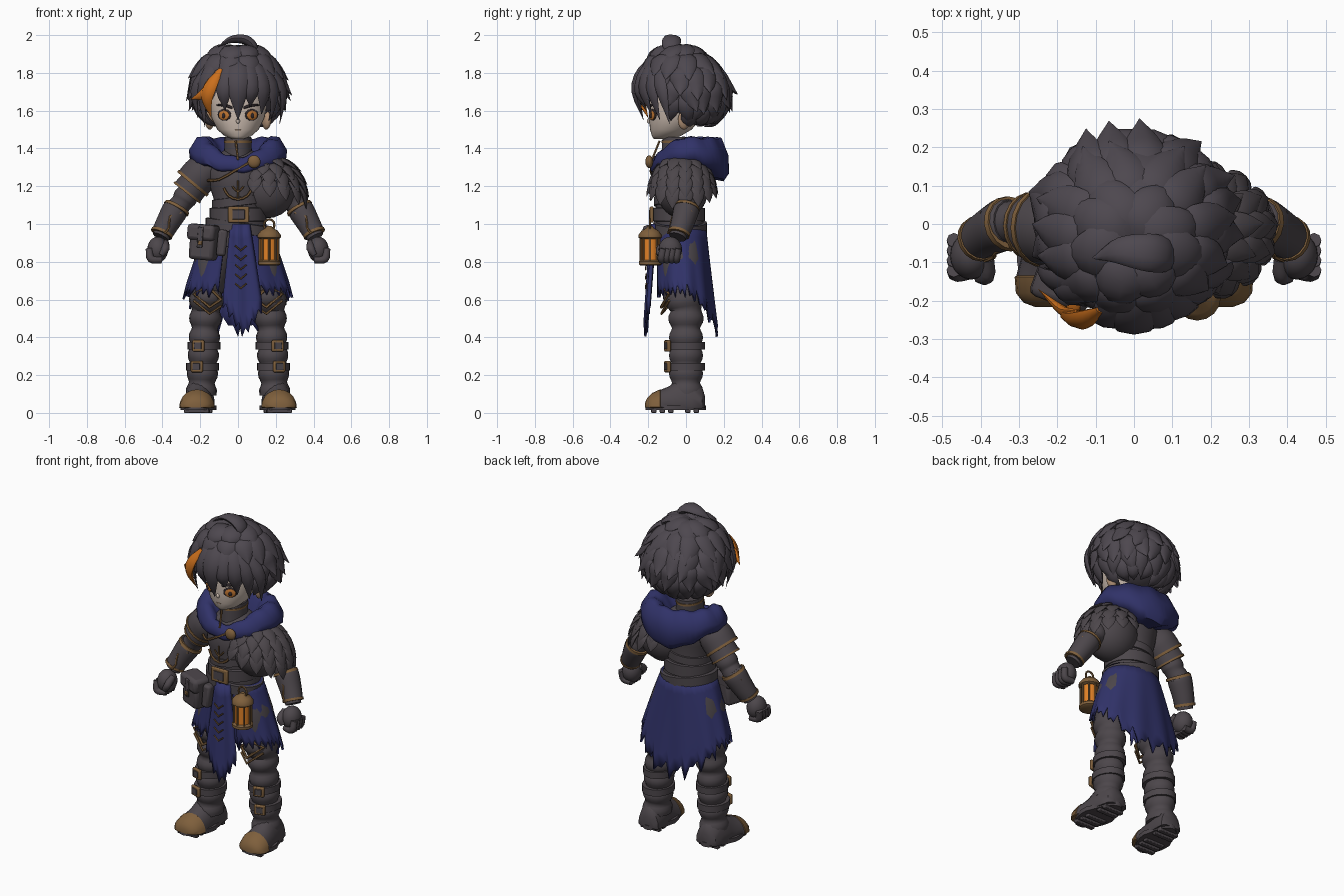
import bpy, math, random
from math import sin, cos, pi, radians
from mathutils import Vector

random.seed(4)
if "Cube" in bpy.data.objects:
    bpy.data.objects.remove(bpy.data.objects["Cube"])


def material(name, r, g, b):
    m = bpy.data.materials.new(name)
    m.use_nodes = True
    m.diffuse_color = (r, g, b, 1)
    m.node_tree.nodes["Principled BSDF"].inputs["Base Color"].default_value = (r, g, b, 1)
    return m


HAIR = material("charcoal hair", .075, .064, .078)
LEATHER = material("dark leather", .073, .062, .07)
BLUE = material("navy cloth", .03, .032, .14)
BRASS = material("aged brass", .21, .115, .045)
ORANGE = material("orange streak", .6, .16, .012)
GLOW = material("lantern glow", .75, .22, .02)
SKIN = material("pale skin", .6, .5, .43)
EAR = material("warm skin", .42, .27, .17)
EYE = material("amber eye", .5, .17, .03)
INK = material("eye line", .03, .022, .025)


def build(name, verts, faces, mat, angle=40):
    me = bpy.data.meshes.new(name)
    me.from_pydata([tuple(v) for v in verts], [], faces)
    me.materials.append(mat)
    me.polygons.foreach_set("use_smooth", [True] * len(me.polygons))
    me.set_sharp_from_angle(angle=radians(angle))
    ob = bpy.data.objects.new(name, me)
    bpy.context.collection.objects.link(ob)
    return ob


def stitch(rings, base=0, closed=True, caps=True):
    n, faces = len(rings[0]), []
    for i in range(len(rings) - 1):
        for j in range(n if closed else n - 1):
            a, b = base + i * n, (j + 1) % n
            faces.append((a + j, a + b, a + n + b, a + n + j))
    if caps:
        faces.append(tuple(range(base + n - 1, base - 1, -1)))
        faces.append(tuple(base + (len(rings) - 1) * n + j for j in range(n)))
    return faces


def loft(name, rings, mat, closed=True, caps=True, angle=40):
    return build(name, [v for r in rings for v in r], stitch(rings, 0, closed, caps), mat, angle)


def oval(z, rx, yf, yb, n=32, cx=0):
    """Horizontal ring from its half width, front and back."""
    return [Vector((cx + rx * cos(2 * pi * j / n), (yf + yb) / 2 + (yb - yf) / 2 * sin(2 * pi * j / n), z))
            for j in range(n)]


def lathe(name, c, profile, mat, n=16):
    return loft(name, [oval(c[2] + z, r, c[1] - r, c[1] + r, n, c[0]) for r, z in profile], mat)


def spline(pts, k):
    pts = [Vector(p) for p in pts]
    if k == 1:
        return pts
    ext, out = [pts[0] * 2 - pts[1]] + pts + [pts[-1] * 2 - pts[-2]], []
    for a, b, c, d in zip(ext, ext[1:], ext[2:], ext[3:]):
        for i in range(k):
            t = i / k
            out.append((b * 2 + (c - a) * t + (a * 2 - b * 5 + c * 4 - d) * t * t
                        + (b * 3 - a - c * 3 + d) * t ** 3) / 2)
    return out + [pts[-1]]


def sweep(name, paths, mat, flat=1, hint=(0, -1, 0), n=10, k=4, angle=50):
    """Tubes along (x, y, z, radius) paths; flat scales the thickness along the hint."""
    verts, faces = [], []
    for path in paths:
        pts, rings = spline(path, k), []
        for i, p in enumerate(pts):
            t = (pts[min(i + 1, len(pts) - 1)].to_3d() - pts[max(i - 1, 0)].to_3d()).normalized()
            h = p.to_3d() - hint if isinstance(hint, Vector) else Vector(hint)
            side = t.cross(h).normalized()
            up, r = side.cross(t), max(p[3], .001)
            rings.append([p.to_3d() + side * r * cos(2 * pi * j / n) + up * r * flat * sin(2 * pi * j / n)
                          for j in range(n)])
        faces += stitch(rings, len(verts))
        verts += [v for r in rings for v in r]
    return build(name, verts, faces, mat, angle)


def ball(name, loc, scale, mat, rz=0):
    rings = [oval(-cos(pi * i / 12), max(sin(pi * i / 12), .01), -max(sin(pi * i / 12), .01),
                  max(sin(pi * i / 12), .01), 20) for i in range(13)]
    ob = loft(name, rings, mat)
    ob.location, ob.scale, ob.rotation_euler = loc, scale, (0, 0, rz)
    return ob


def box(name, loc, size, mat, bevel=.01, rot=(0, 0, 0)):
    x, y, z = (s / 2 for s in size)
    ob = loft(name, [[(-x, -y, h), (x, -y, h), (x, y, h), (-x, y, h)] for h in (-z, z)], mat)
    ob.location, ob.rotation_euler = loc, rot
    m = ob.modifiers.new("soft edges", "BEVEL")
    m.width, m.segments = bevel, 2
    return ob


def buckle(name, loc, w, h, rz=0):
    box(name, loc, (w, .02, h), BRASS, .006, (0, 0, rz))
    out = Vector((sin(rz), -cos(rz), 0)) * .008
    box(name + "_inside", Vector(loc) + out, (w * .6, .012, h * .6), LEATHER, .002, (0, 0, rz))


def dome_lock(c, size, th0, th1, phi, width, flare, twist=0):
    """Leaf lying on a dome, root near the top and its tip flaring off."""
    path = []
    for f, s, w in ((0, .95, .6), (.35, 1.05, 1), (.7, 1.1, .75), (1, flare, 0)):
        th, ph = radians(th0 + (th1 - th0) * f), radians(phi + twist * f * f)
        d = Vector((sin(th) * cos(ph), sin(th) * sin(ph), cos(th)))
        path.append((*(c[i] + s * size[i] * d[i] for i in range(3)), width * w))
    return path


# Head
face = [(1.45, .03, -.17, -.08), (1.465, .07, -.18, -.03), (1.5, .11, -.19, .03), (1.56, .14, -.197, .08),
        (1.64, .155, -.195, .1), (1.74, .15, -.19, .1), (1.82, .09, -.12, .06)]
loft("head", [oval(*r) for r in face], SKIN, angle=80)
ball("nose", (0, -.195, 1.545), (.01, .012, .014), SKIN)
box("mouth", (0, -.187, 1.497), (.03, .008, .005), EAR, .001)
for s in (1, -1):
    tag = "left_" if s > 0 else "right_"
    turn = s * .48
    ball(tag + "ear", (s * .15, -.01, 1.55), (.022, .035, .05), EAR, turn)
    for part, mat, w, h, off in (("lash", INK, .04, .031, 0), ("iris", EYE, .031, .025, .005),
                                 ("pupil", INK, .01, .014, .009)):
        ball(tag + part, (s * (.072 + off * .5), -.176 - off, 1.578 - off * .5), (w, .007, h), mat, turn)
    sweep(tag + "brow", [[(s * .03, -.198, 1.615, .006), (s * .07, -.19, 1.628, .008),
                          (s * .115, -.165, 1.63, .003)]], INK)

# Hair: scalp, overlapping tiers, fringe, streak and curl
C = Vector((0, .01, 1.71))
R = (.225, .205, .205)
ball("scalp", (0, .02, 1.72), (.215, .195, .2), HAIR)
locks = []
for th0, th1, n, w, flare, gap in ((0, 52, 8, .075, 1.1, 0), (25, 76, 13, .065, 1.22, 0),
                                   (50, 98, 16, .06, 1.3, 25), (72, 116, 17, .055, 1.28, 50),
                                   (92, 138, 17, .05, 1.16, 65), (110, 152, 15, .045, 1.05, 75)):
    for j in range(n):
        phi = 360 * (j + random.uniform(.35, .65)) / n + th0
        away = abs((phi + 90 + 180) % 360 - 180)
        if away >= gap:
            path = dome_lock(C, R, th0, th1 + random.uniform(-5, 5), phi, w, flare, random.uniform(-12, 12))
            locks.append([(x, y - .3 * max(z - 1.71, 0), z, r) for x, y, z, r in path])
for x0, x1, z1, w in ((.0, .0, 1.55, .062), (-.05, -.075, 1.6, .05), (.05, .07, 1.62, .05),
                      (.09, .135, 1.58, .05), (.12, .19, 1.55, .045), (.15, .24, 1.53, .04),
                      (-.15, -.23, 1.56, .04), (-.14, -.19, 1.51, .04)):
    back = x1 * x1 * 2.4
    locks.append([(x0 * .6, -.13, 1.89, .04), (x0 * 1.1, -.23 + back * .6, 1.81, w),
                  (x1, -.265 + back, 1.7, w * .85), (x1 * .92, -.225 + back, z1, 0)])
sweep("hair_locks", locks, HAIR, .45, C, 8, 3)
sweep("orange_streak", [[(-.09, -.225, 1.82, .012), (-.14, -.25, 1.74, .036), (-.165, -.24, 1.66, .034),
                         (-.14, -.2, 1.56, 0)],
                        [(-.13, -.235, 1.75, .015), (-.18, -.23, 1.69, .028), (-.25, -.17, 1.66, 0)]],
      ORANGE, .5, C, 8)
sweep("hair_curl", [[(.05, -.08, 1.87, .04), (.085, -.08, 1.93, .045), (.04, -.075, 1.975, .05),
                     (-.04, -.07, 1.975, .035), (-.11, -.09, 1.935, 0)]], HAIR, .5, Vector((0, -.08, 1.9)))

# Torso, collar and belts
torso = [(.88, .13, -.13, .07), (.98, .155, -.155, .095), (1.05, .135, -.16, .09), (1.12, .125, -.16, .085),
         (1.2, .15, -.175, .09), (1.28, .165, -.175, .1), (1.34, .14, -.14, .1), (1.39, .075, -.11, .05)]
loft("torso", [oval(*r) for r in torso], LEATHER, angle=70)
loft("collar", [oval(1.35, .075, -.13, .05), oval(1.46, .07, -.125, .05)], LEATHER)
loft("collar_trim", [oval(1.43, .074, -.13, .054), oval(1.442, .074, -.13, .054)], BRASS)


def band(name, z, h, rx, yf, yb, mat=LEATHER, tilt=0):
    rings = [oval(z + h * a, rx + b, yf - b, yb + b) for a, b in
             ((-.5, -.015), (-.45, 0), (.45, 0), (.5, -.015))]
    for v in (v for r in rings for v in r):
        v.z += tilt * v.x
    return loft(name, rings, mat)


band("main_belt", 1.05, .075, .15, -.175, .1)
band("waist_wrap", 1.12, .05, .138, -.17, .095, tilt=.12)
band("hip_belt", .98, .06, .172, -.172, .11, tilt=-.15)
buckle("belt_buckle", (.003, -.182, 1.05), .11, .085)


def chest(pts, r=.007):
    return [(x, -.045 - .142 * math.sqrt(max(1 - (x / .18) ** 2, .05)), z, r) for x, z in pts]


sweep("chest_trim", [chest([(-.16, 1.23), (-.1, 1.235), (-.02, 1.28), (.07, 1.33)]),
                     chest([(-.075, 1.19), (-.05, 1.15), (0, 1.13), (.05, 1.15), (.075, 1.19)]),
                     chest([(-.03, 1.2), (0, 1.17), (.03, 1.2)], .005), chest([(0, 1.14), (0, 1.23)], .005),
                     [(-.012, -.14, 1.44, .006), (0, -.18, 1.34, .006)]], BRASS, k=2, n=6)
ball("cloak_clasp", (.085, -.195, 1.33), (.034, .02, .034), BRASS)

# Hooded cowl
cowl = []
for rx, yf, yb, side, front, back in ((.1, -.12, .09, 1.36, 1.33, 1.33), (.14, -.135, .12, 1.43, 1.345, 1.41),
                                      (.175, -.15, .16, 1.46, 1.355, 1.455), (.22, -.17, .19, 1.455, 1.35, 1.45),
                                      (.26, -.185, .225, 1.39, 1.32, 1.36), (.255, -.19, .228, 1.345, 1.29, 1.27),
                                      (.22, -.18, .2, 1.325, 1.275, 1.23), (.14, -.15, .1, 1.32, 1.27, 1.25)):
    ring = oval(0, rx, yf, yb, 48)
    for j, v in enumerate(ring):
        s = sin(2 * pi * j / 48)
        v.z = side + ((back if s > 0 else front) - side) * s * s + .006 * sin(5 * pi * j / 12)
    cowl.append(ring)
loft("hood_cowl", cowl, BLUE, caps=False, angle=60)

# Ragged skirt and front tabard
rows = []
for i in range(8):
    row = []
    for j in range(65):
        ph = radians(-68 + 316 * j / 64)
        rag = (0, .05, .02, .07)[j % 4] + .02 * sin(j * 1.7)
        hem = .61 + rag - .19 * max(sin(ph), 0) ** 2
        z = .99 + (hem - .99) * i / 7
        t = (.99 - z) / .36
        rx, yf, yb = .155 + .125 * min(t, 1.2) ** .85, -.155 - .005 * t, .1 + .043 * t
        pleat = 1 + .025 * t * sin(ph * 11)
        row.append((rx * cos(ph) * pleat, (yf + yb) / 2 + (yb - yf) / 2 * sin(ph) * pleat, z))
    rows.append(row)
skirt = loft("skirt", rows, BLUE, False, False, 50)
rows = []
for i in range(8):
    row = []
    for j in range(13):
        u, f = j / 6 - 1, i / 7
        hem = .39 + .15 * abs(u - .1) + (.05 if j % 2 else 0)
        z = 1 + (hem - 1) * f
        t = min((1 - z) / .4, 1)
        row.append((.01 + .012 * t + u * (.05 + .052 * t), -.18 - .035 * f + .02 * u * u + .006 * sin(u * 6), z))
    rows.append(row)
tabard = loft("tabard", rows, BLUE, False, False, 50)
for ob in (skirt, tabard):
    m = ob.modifiers.new("cloth thickness", "SOLIDIFY")
    m.thickness, m.offset = .012, 0
sweep("tabard_stitching", [[(.015 - .03, -.211, z + .025, .004), (.015, -.213, z, .005), (.045, -.211, z + .025, .004)]
                           for z in (.66, .71, .76, .81, .86)], BRASS, k=1, n=6)

# Arms, bracers and fists
for s in (1, -1):
    tag = "left_" if s > 0 else "right_"

    def mir(pts):
        return [(s * p[0], *p[1:]) for p in pts]

    arm = mir([(.15, -.02, 1.28, .07), (.22, -.01, 1.21, .066), (.25, -.005, 1.175, .058), (.28, 0, 1.14, .064),
               (.3, 0, 1.11, .056), (.34, 0, 1.06, .058), (.41, -.045, .93, .045)])
    sweep(tag + "arm", [arm], LEATHER, n=16)
    sweep(tag + "bracer", [mir([(.32, .004, 1.09, .06), (.335, 0, 1.07, .069), (.375, -.02, 1.0, .062),
                                (.405, -.04, .945, .056)])], LEATHER, n=16)
    sweep(tag + "bracer_rims", [mir([(.32, .003, 1.092, .07), (.328, 0, 1.078, .073)]),
                                mir([(.4, -.036, .958, .06), (.406, -.04, .945, .06)])], BRASS, n=16, k=1)
    sweep(tag + "bracer_trim", [mir([(.3, -.055, 1.06, .006), (.36, -.072, 1.04, .006), (.365, -.085, .98, .006),
                                     (.39, -.095, .95, .006)]),
                                mir([(.395, .03, 1.07, .006), (.41, -.01, 1.03, .006), (.43, .0, .98, .006)])],
          BRASS, n=6, k=2)
    ball(tag + "fist", (s * .425, -.083, .865), (.055, .062, .068), LEATHER)
    sweep(tag + "fingers", [mir([(.47, -.12 + .026 * i, .87, .019), (.46, -.13 + .026 * i, .815, .021),
                                 (.405, -.12 + .024 * i, .81, .018)]) for i in range(4)], LEATHER, n=8)
    sweep(tag + "thumb", [mir([(.385, -.09, .9, .02), (.385, -.135, .87, .022), (.405, -.14, .835, .015)])],
          LEATHER, n=8)

# Feathered left shoulder, plated right shoulder
S = Vector((.14, -.02, 1.14))
feathers = []
for th0, th1, n in ((15, 58, 7), (35, 76, 9), (54, 92, 10), (72, 108, 10)):
    for j in range(n):
        phi = -105 + 210 * (j + .5 * (n % 2)) / (n - .5)
        drop = 1 - .22 * abs(phi) / 105
        feathers.append(dome_lock(S, (.205, .165, .215), th0 * drop, th1 * drop, phi, .04, 1.16))
sweep("shoulder_feathers", feathers, LEATHER, .3, S, 8, 3)
ball("shoulder_pad", (.15, -.02, 1.19), (.16, .14, .16), LEATHER)
sweep("right_shoulder_plates", [[(-.13, -.02, 1.31, .075), (-.19, -.015, 1.27, .098), (-.24, -.01, 1.215, .098)],
                                [(-.2, -.01, 1.25, .08), (-.27, -.005, 1.165, .085)]], LEATHER, n=18)
sweep("right_shoulder_trim", [[(-.234, -.01, 1.222, .102), (-.244, -.01, 1.21, .102)],
                              [(-.265, -.005, 1.172, .088), (-.272, -.005, 1.163, .088)]], BRASS, n=18, k=1)

# Legs and boots
for s in (1, -1):
    tag = "left_" if s > 0 else "right_"
    path = [(s * .085, -.02, .93, .09), (s * .13, -.02, .8, .1), (s * .155, -.02, .68, .09)]
    for i in range(18):
        z = .64 - i * .032
        path.append((s * (.165 + .03 * i / 17), .005 * min(i, 3) - .015, z,
                     .086 - .012 * min(i / 6, 1) + (.007 if i % 3 else -.006)))
    sweep(tag + "leg", [path], LEATHER, 1.1, n=18, k=2, angle=60)
    for i, z in enumerate((.355, .245)):
        cx = s * (.18 + .008 * i)
        loft(tag + "boot_strap", [oval(z + h, .088, -.1, .1, 20, cx) for h in (-.02, .02)], LEATHER)
        buckle(tag + "strap_buckle", (cx + s * .03, -.098, z), .065, .06, s * .3)
    # Knee guard
    knee = [(.09, -.095, .6), (.15, -.13, .56), (.235, -.09, .63), (.16, -.125, .67)]
    sweep(tag + "knee_trim", [[(s * x, y, z, .009) for x, y, z in knee + knee[:1]],
                              [(s * x, y, z - .035, .007) for x, y, z in knee[:3]]], BRASS, n=6, k=1)
    ball(tag + "knee_pad", (s * .16, -.06, .615), (.075, .062, .06), LEATHER)
    # Foot with a brass toe cap
    rings = []
    for y, w, h in ((.1, .045, .08), (.085, .068, .13), (.03, .08, .18), (-.04, .078, .17), (-.09, .082, .13),
                    (-.135, .09, .112), (-.138, .094, .114), (-.18, .087, .095), (-.205, .065, .07), (-.216, .035, .045)):
        cx = .205 - .09 * y
        rings.append([(s * (cx + w * cos(2 * pi * j / 20)), y, .03 + max(sin(2 * pi * j / 20), -.05) * (h - .02))
                      for j in range(20)])
    boot = loft(tag + "boot", rings, LEATHER)
    boot.data.materials.append(BRASS)
    for p in boot.data.polygons:
        p.material_index = int(p.center.y < -.136)
    sole = [[(s * (.205 - .09 * y + (.083 + .012 * (y < -.05)) * cos(a)), y, z) for a in
             (2 * pi * j / 24 for j in range(24)) for y in (-.055 + .16 * sin(a),)] for z in (.014, .04)]
    loft(tag + "sole", sole, LEATHER)
    for y in (-.17, -.125, -.08, .01, .055):
        box(tag + "tread", (s * (.205 - .09 * y), y, .012), (.13, .028, .024), LEATHER, .004)

# Belt pouches
tilt = (0, .08, -.35)
box("pouch", (-.18, -.15, .895), (.14, .1, .17), LEATHER, .02, tilt)
box("pouch_flap", (-.183, -.155, .955), (.155, .115, .085), LEATHER, .02, tilt)
box("pouch_strap", (-.2, -.21, .93), (.03, .012, .11), LEATHER, .004, tilt)
box("pouch_stud", (-.2, -.219, .9), (.022, .01, .022), BRASS, .003, tilt)
box("small_pouch", (-.085, -.17, .9), (.05, .06, .14), LEATHER, .014, (0, .1, 0))

# Lantern
L = Vector((.165, -.19, .78))
lathe("lantern_glass", L, [(.046, .02), (.046, .15)], GLOW)
lathe("lantern_base", L, [(.05, 0), (.06, .006), (.06, .022), (.05, .03)], BRASS)
lathe("lantern_roof", L, [(.05, .14), (.062, .148), (.062, .162), (.045, .185), (.02, .198), (.012, .21)], BRASS)
sweep("lantern_bars", [[(L.x + .05 * cos(a), L.y + .05 * sin(a), L.z + z, .006) for z in (.02, .15)]
                       for a in (2 * pi * i / 8 for i in range(8))], BRASS, n=6, k=1)
sweep("lantern_handle", [[(L.x + .028 * cos(a), L.y, L.z + .215 + .03 * sin(a), .006)
                          for a in (2 * pi * i / 12 for i in range(13))]], BRASS, n=6, k=1)
